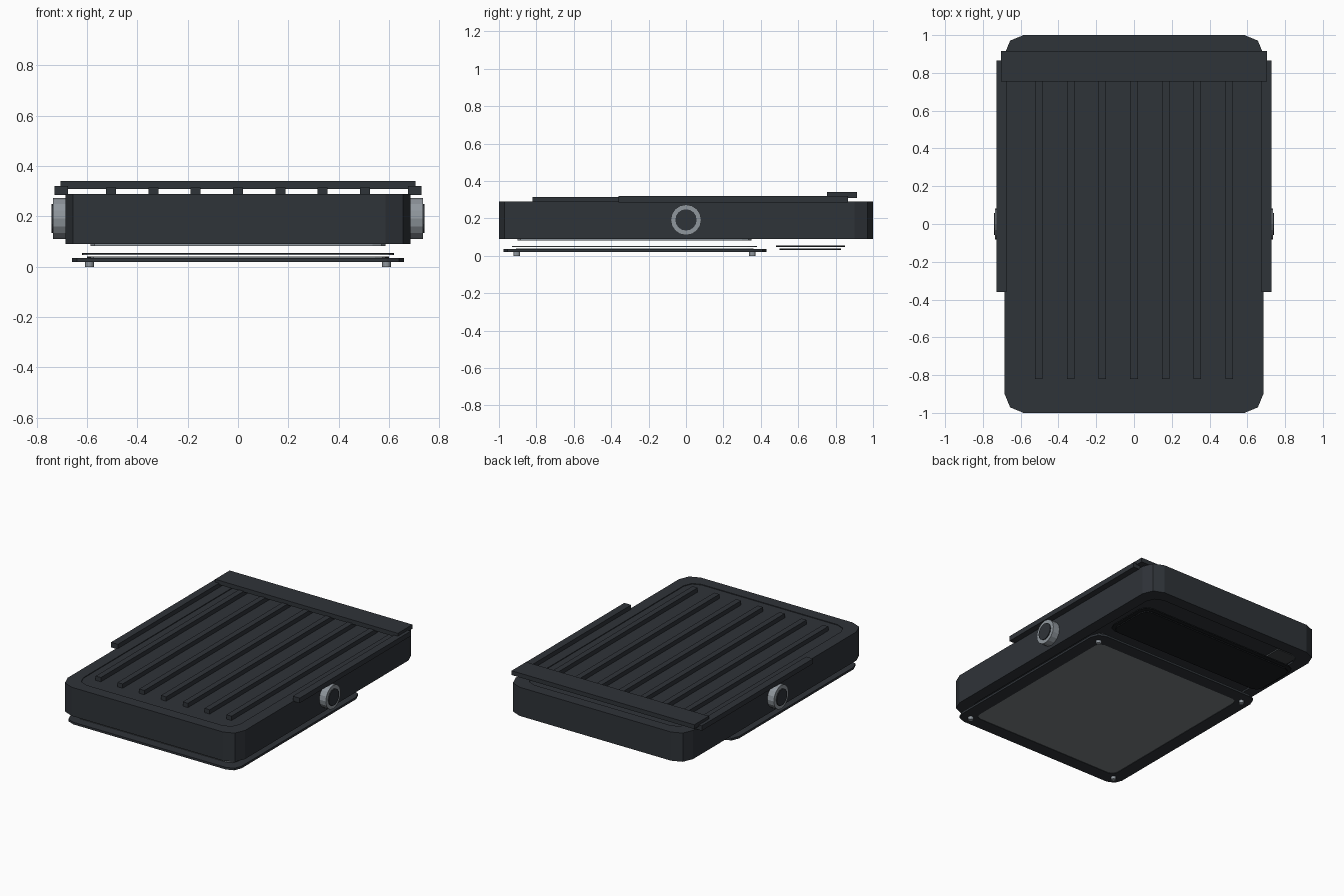
import bpy, bmesh
from math import pi, sin, cos

if "Cube" in bpy.data.objects:
    bpy.data.objects.remove(bpy.data.objects["Cube"])


def material(name, r, g, b):
    m = bpy.data.materials.new(name)
    m.diffuse_color = (r, g, b, 1)
    m.use_nodes = True
    m.node_tree.nodes["Principled BSDF"].inputs["Base Color"].default_value = m.diffuse_color
    return m


DARK = material("charcoal", 0.028, 0.033, 0.040)
BLACK = material("black", 0.010, 0.012, 0.014)
GREY = material("grey_metal", 0.28, 0.31, 0.34)
SHEET = material("bed_grey", 0.20, 0.22, 0.23)
SLATE = material("slate", 0.05, 0.057, 0.062)


def finish(bm, name, mat):
    bmesh.ops.recalc_face_normals(bm, faces=bm.faces)
    me = bpy.data.meshes.new(name)
    bm.to_mesh(me)
    bm.free()
    me.materials.append(mat)
    ob = bpy.data.objects.new(name, me)
    bpy.context.collection.objects.link(ob)
    return ob


def rounded(x0, x1, y0, y1, r):
    """Rectangle outline whose corners have two flat segments."""
    pts = []
    for i, (cx, cy) in enumerate([(x1 - r, y1 - r), (x0 + r, y1 - r),
                                  (x0 + r, y0 + r), (x1 - r, y0 + r)]):
        for k in range(3):
            a = i * pi / 2 + k * pi / 4
            pts.append((cx + r * cos(a), cy + r * sin(a)))
    return pts


def loft(name, mat, sections, ring=False):
    """Bridge outlines (half width, y0, y1, radius, z); cap ends or close as a ring."""
    bm = bmesh.new()
    loops = [[bm.verts.new((x, y, z)) for x, y in rounded(-hx, hx, y0, y1, r)]
             for hx, y0, y1, r, z in sections]
    pairs = list(zip(loops, loops[1:]))
    if ring:
        pairs.append((loops[-1], loops[0]))
    else:
        bm.faces.new(loops[0])
        bm.faces.new(loops[-1])
    for a, b in pairs:
        for i in range(len(a)):
            j = (i + 1) % len(a)
            bm.faces.new((a[i], a[j], b[j], b[i]))
    return finish(bm, name, mat)


def slab(name, mat, hx, y0, y1, r, z0, z1):
    return loft(name, mat, [(hx, y0, y1, r, z0), (hx, y0, y1, r, z1)])


def frame(name, mat, hx, y0, y1, r, z0, z1, w):
    o, i = (hx, y0, y1, r), (hx - w, y0 + w, y1 - w, r * 0.6)
    return loft(name, mat, [o + (z0,), o + (z1,), i + (z1,), i + (z0,)], ring=True)


def box(name, mat, x0, x1, y0, y1, z0, z1):
    bm = bmesh.new()
    bmesh.ops.create_cube(bm, size=1)
    for v in bm.verts:
        v.co = ((x0 + x1) / 2 + v.co.x * (x1 - x0),
                (y0 + y1) / 2 + v.co.y * (y1 - y0),
                (z0 + z1) / 2 + v.co.z * (z1 - z0))
    return finish(bm, name, mat)


def lathe_x(name, mat, profile, side, cz, n=16, ring=False):
    """Turn (x, radius) points around the x axis at height cz."""
    bm = bmesh.new()
    loops = [[bm.verts.new((side * x, r * cos(2 * pi * k / n), cz + r * sin(2 * pi * k / n)))
              for k in range(n)] for x, r in profile]
    pairs = list(zip(loops, loops[1:]))
    if ring:
        pairs.append((loops[-1], loops[0]))
    else:
        bm.faces.new(loops[0])
        bm.faces.new(loops[-1])
    for a, b in pairs:
        for k in range(n):
            m = (k + 1) % n
            bm.faces.new((a[k], a[m], b[m], b[k]))
    return finish(bm, name, mat)


# Main housing with shallow recesses above and below
full, inner = (0.685, -1, 1, 0.1), (0.605, -0.92, 0.92, 0.08)
loft("housing", DARK, [inner + (0.102,), inner + (0.09,), full + (0.09,),
                       full + (0.29,), inner + (0.29,), inner + (0.285,)])

# Raised ribs on the top
for i in range(-3, 4):
    x = i * 0.168
    box("top_rib", DARK, x - 0.02, x + 0.02, -0.82, 0.82, 0.284, 0.315)

# Rear cross bar
box("rear_bar", DARK, -0.705, 0.705, 0.755, 0.915, 0.31, 0.34)

# Side rails and round side knobs
for s in (-1, 1):
    xs = sorted((s * 0.675, s * 0.728))
    box("side_rail", DARK, xs[0], xs[1], -0.36, 0.865, 0.285, 0.32)
    lathe_x("knob_ring", GREY, [(0.68, 0.082), (0.735, 0.082), (0.735, 0.056), (0.68, 0.056)],
            s, 0.192, ring=True)
    lathe_x("knob_cap", DARK, [(0.68, 0.057), (0.741, 0.057)], s, 0.192)

# Lip under the housing
frame("lower_lip", GREY, 0.585, -0.9, 0.35, 0.05, 0.083, 0.095, 0.03)

# Separated bottom plate stack
frame("seal", GREY, 0.615, -0.93, 0.38, 0.05, 0.047, 0.053, 0.04)
slab("bed_sheet", SHEET, 0.585, -0.91, 0.36, 0.04, 0.035, 0.040)
frame("bottom_plate", DARK, 0.66, -0.975, 0.43, 0.07, 0.02, 0.035, 0.09)
slab("bed_panel", SHEET, 0.571, -0.886, 0.341, 0.03, 0.023, 0.036)

# Corner screws under the plate
for x in (-0.59, 0.59):
    for y in (-0.905, 0.355):
        bm = bmesh.new()
        bmesh.ops.create_cone(bm, cap_ends=True, segments=12, radius1=0.017,
                              radius2=0.017, depth=0.021)
        bmesh.ops.translate(bm, verts=bm.verts, vec=(x, y, 0.0105))
        finish(bm, "plate_screw", GREY)

# Small rear cover with its seal, and the strip behind it
slab("rear_cover", BLACK, 0.60, 0.50, 0.83, 0.05, 0.031, 0.040)
frame("rear_cover_seal", BLACK, 0.62, 0.48, 0.85, 0.06, 0.046, 0.054, 0.035)
box("rear_strip", SLATE, -0.59, -0.43, 0.44, 0.91, 0.092, 0.104)
